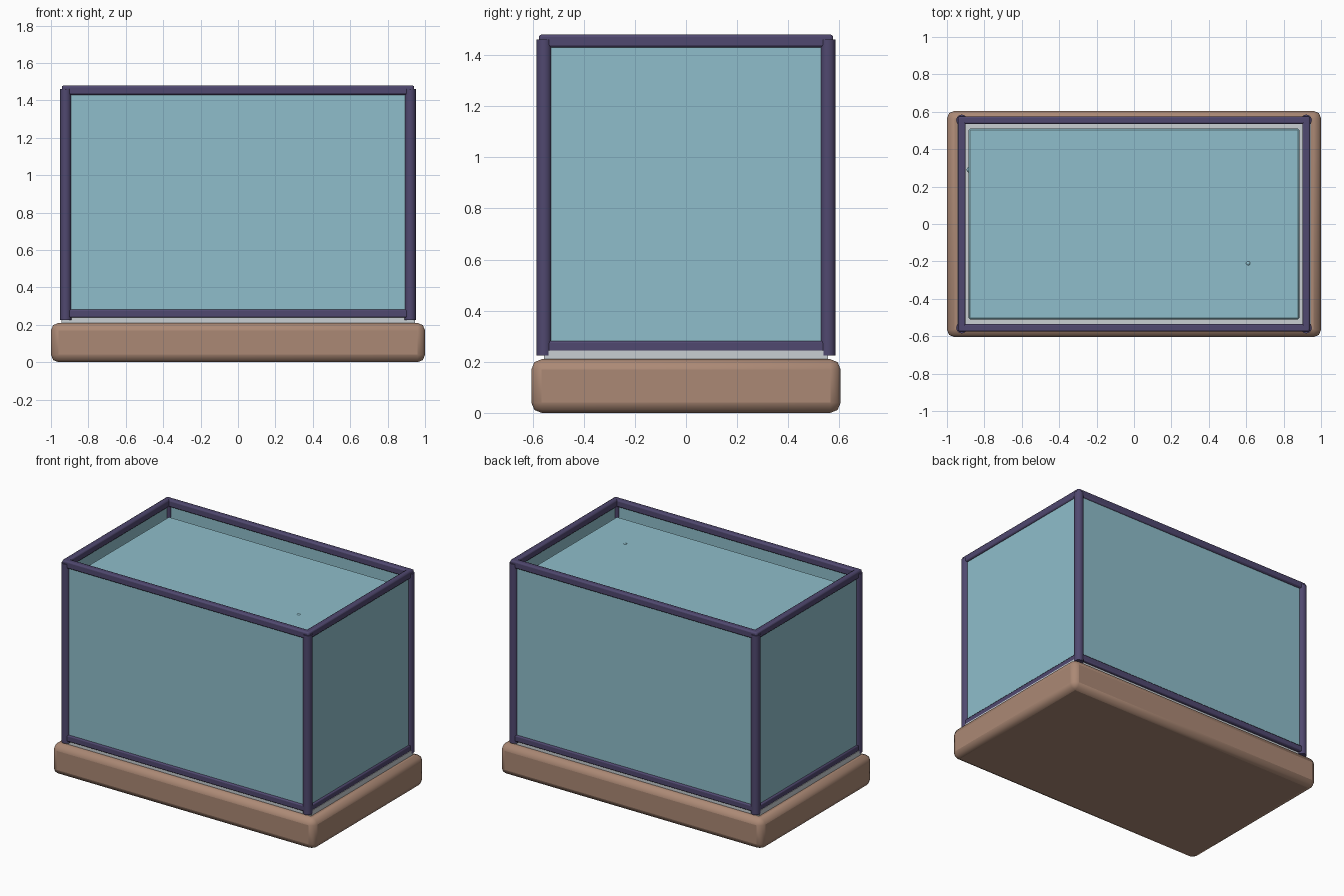
import bpy
import math

cube = bpy.data.objects.get("Cube")
if cube:
    bpy.data.objects.remove(cube, do_unlink=True)


def material(name, rgb):
    mat = bpy.data.materials.new(name)
    mat.use_nodes = True
    colour = (*rgb, 1)
    mat.diffuse_color = colour
    mat.node_tree.nodes["Principled BSDF"].inputs["Base Color"].default_value = colour
    return mat


WOOD = material("warm brown wood", (0.41, 0.25, 0.178))
FRAME = material("dark violet frame", (0.08, 0.065, 0.16))
TEAL = material("pale teal glass", (0.275, 0.515, 0.597))
CLEAR = material("light grey glass", (0.58, 0.62, 0.645))


def box(name, centre, size, mat, bevel=0, segments=2):
    bpy.ops.mesh.primitive_cube_add(size=1, location=centre)
    obj = bpy.context.object
    obj.name = name
    obj.scale = size
    bpy.ops.object.transform_apply(location=False, rotation=False, scale=True)
    obj.data.materials.append(mat)
    if bevel:
        mod = obj.modifiers.new("soft edges", "BEVEL")
        mod.width = bevel
        mod.segments = segments
        bpy.ops.object.shade_smooth_by_angle(angle=math.radians(40))
    return obj


# Wooden plinth and tank floor
box("wooden_base", (0, 0, 0.105), (2, 1.21, 0.21), WOOD, 0.04)
box("tank_floor", (0, 0, 0.222), (1.89, 1.11, 0.045), CLEAR)

# Body of water, with its surface below the rim
box("water", (0, 0, 0.81), (1.77, 1.02, 1.14), TEAL, 0.008, 1)

# Glass panes and their rails
POST_X, POST_Y = 0.921, 0.555
for side, label in ((-1, "front"), (1, "back")):
    y = side * POST_Y
    box(label + "_pane", (0, y, 0.845), (1.80, 0.02, 1.21), TEAL)
    box(label + "_top_rail", (0, y, 1.455), (1.88, 0.042, 0.05), FRAME, 0.01)
    box(label + "_bottom_rail", (0, y, 0.26), (1.84, 0.042, 0.044), FRAME, 0.008)
for side, label in ((-1, "right"), (1, "left")):
    x = side * POST_X
    box(label + "_pane", (x, 0, 0.845), (0.02, 1.07, 1.21), TEAL)
    box(label + "_top_rail", (x, 0, 1.455), (0.042, 1.145, 0.05), FRAME, 0.01)
    box(label + "_bottom_rail", (x, 0, 0.26), (0.042, 1.11, 0.044), FRAME, 0.008)

# Round corner posts
for sx in (-1, 1):
    for sy in (-1, 1):
        bpy.ops.mesh.primitive_cylinder_add(
            vertices=12, radius=0.03, depth=1.235,
            location=(sx * POST_X, sy * POST_Y, 0.8425))
        post = bpy.context.object
        post.name = ("back" if sy > 0 else "front") + ("_left" if sx > 0 else "_right") + "_post"
        post.data.materials.append(FRAME)
        bpy.ops.object.shade_smooth_by_angle(angle=math.radians(40))

# Small bubbles just breaking the edge of the water
for name, spot, radius in (("side_bubble", (-0.877, 0.29, 0.69), 0.018),
                           ("surface_bubble", (0.61, -0.21, 1.37), 0.015)):
    bpy.ops.mesh.primitive_uv_sphere_add(segments=12, ring_count=8, radius=radius, location=spot)
    bubble = bpy.context.object
    bubble.name = name
    bubble.data.materials.append(TEAL)
    bpy.ops.object.shade_smooth()
